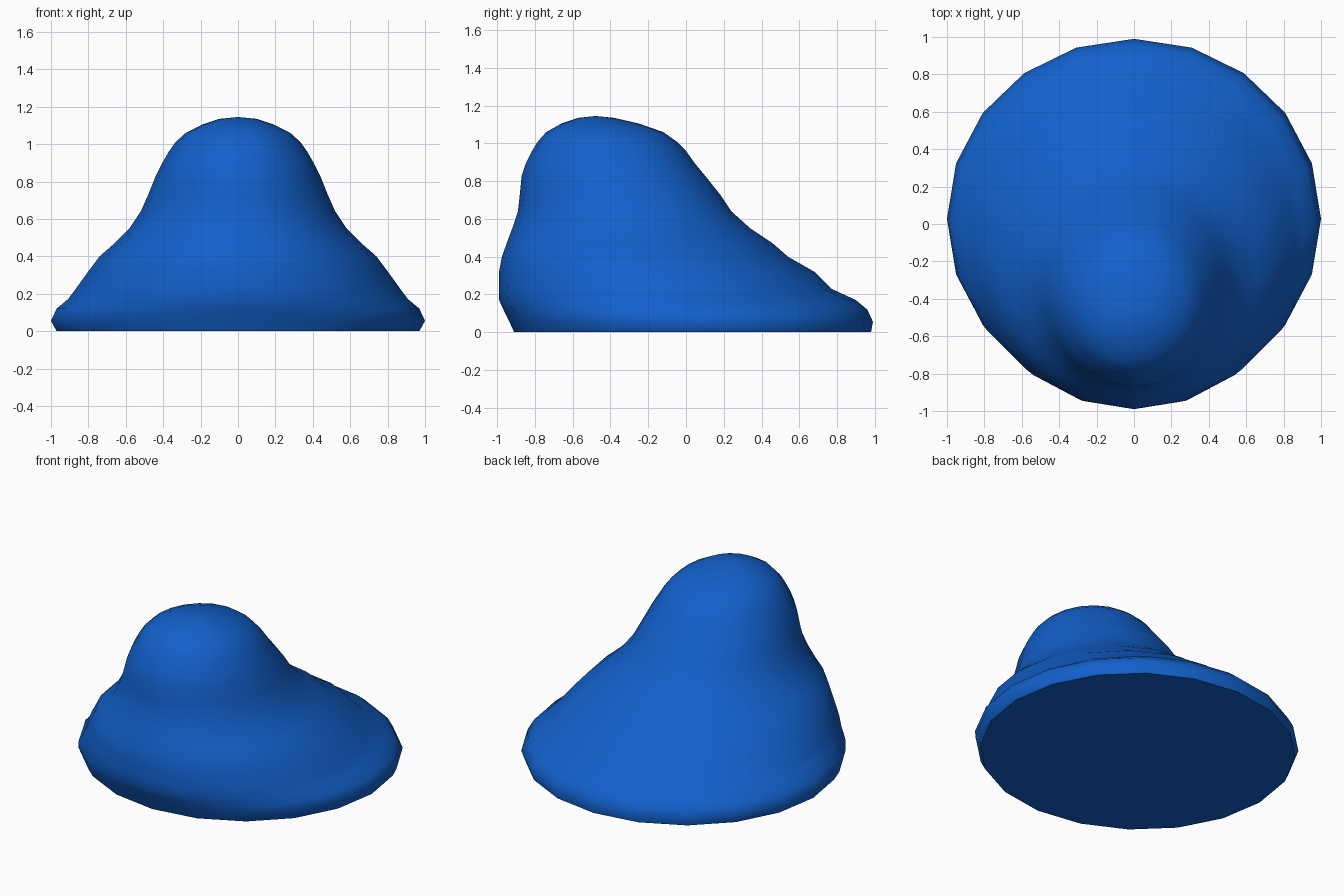
import bpy, bmesh, math

if "Cube" in bpy.data.objects:
    bpy.data.objects.remove(bpy.data.objects["Cube"])

SIDES = 20
# Horizontal rings: height, front y, back y, half width
RINGS = [
    (0.00, -0.91, 0.98, 0.97),
    (0.055, -0.935, 0.99, 1.00),
    (0.12, -0.967, 0.96, 0.97),
    (0.17, -0.99, 0.90, 0.91),
    (0.23, -0.99, 0.77, 0.865),
    (0.32, -0.99, 0.68, 0.80),
    (0.40, -0.975, 0.54, 0.74),
    (0.47, -0.95, 0.46, 0.66),
    (0.55, -0.92, 0.34, 0.58),
    (0.64, -0.89, 0.24, 0.52),
    (0.73, -0.88, 0.18, 0.48),
    (0.83, -0.87, 0.10, 0.44),
    (0.89, -0.85, 0.05, 0.41),
    (0.96, -0.815, 0.00, 0.37),
    (1.01, -0.785, -0.05, 0.335),
    (1.06, -0.74, -0.12, 0.28),
    (1.105, -0.66, -0.25, 0.19),
    (1.135, -0.57, -0.38, 0.10),
]
APEX = (0, -0.48, 1.145)

# Leaning mound lofted through the rings
bm = bmesh.new()
loops = []
for z, front, back, hw in RINGS:
    cy, ry = (front + back) / 2, (back - front) / 2
    loops.append([bm.verts.new((hw * math.cos(2 * math.pi * i / SIDES),
                                cy + ry * math.sin(2 * math.pi * i / SIDES), z))
                  for i in range(SIDES)])
for a, b in zip(loops, loops[1:]):
    for i in range(SIDES):
        j = (i + 1) % SIDES
        bm.faces.new((a[i], a[j], b[j], b[i]))

# Flat base and rounded crown
bm.faces.new(loops[0][::-1])
tip = bm.verts.new(APEX)
for i in range(SIDES):
    bm.faces.new((loops[-1][i], loops[-1][(i + 1) % SIDES], tip))
bmesh.ops.recalc_face_normals(bm, faces=bm.faces)

mesh = bpy.data.meshes.new("leaning_mound")
bm.to_mesh(mesh)
bm.free()
mound = bpy.data.objects.new("leaning_mound", mesh)
bpy.context.collection.objects.link(mound)

# Single blue colour
blue = bpy.data.materials.new("blue")
blue.diffuse_color = (0.006, 0.118, 0.60, 1)
blue.use_nodes = True
blue.node_tree.nodes["Principled BSDF"].inputs["Base Color"].default_value = blue.diffuse_color
mesh.materials.append(blue)

# Smooth body with a crisp base edge
bpy.context.view_layer.objects.active = mound
mound.select_set(True)
bpy.ops.object.shade_smooth_by_angle(angle=math.radians(60))
